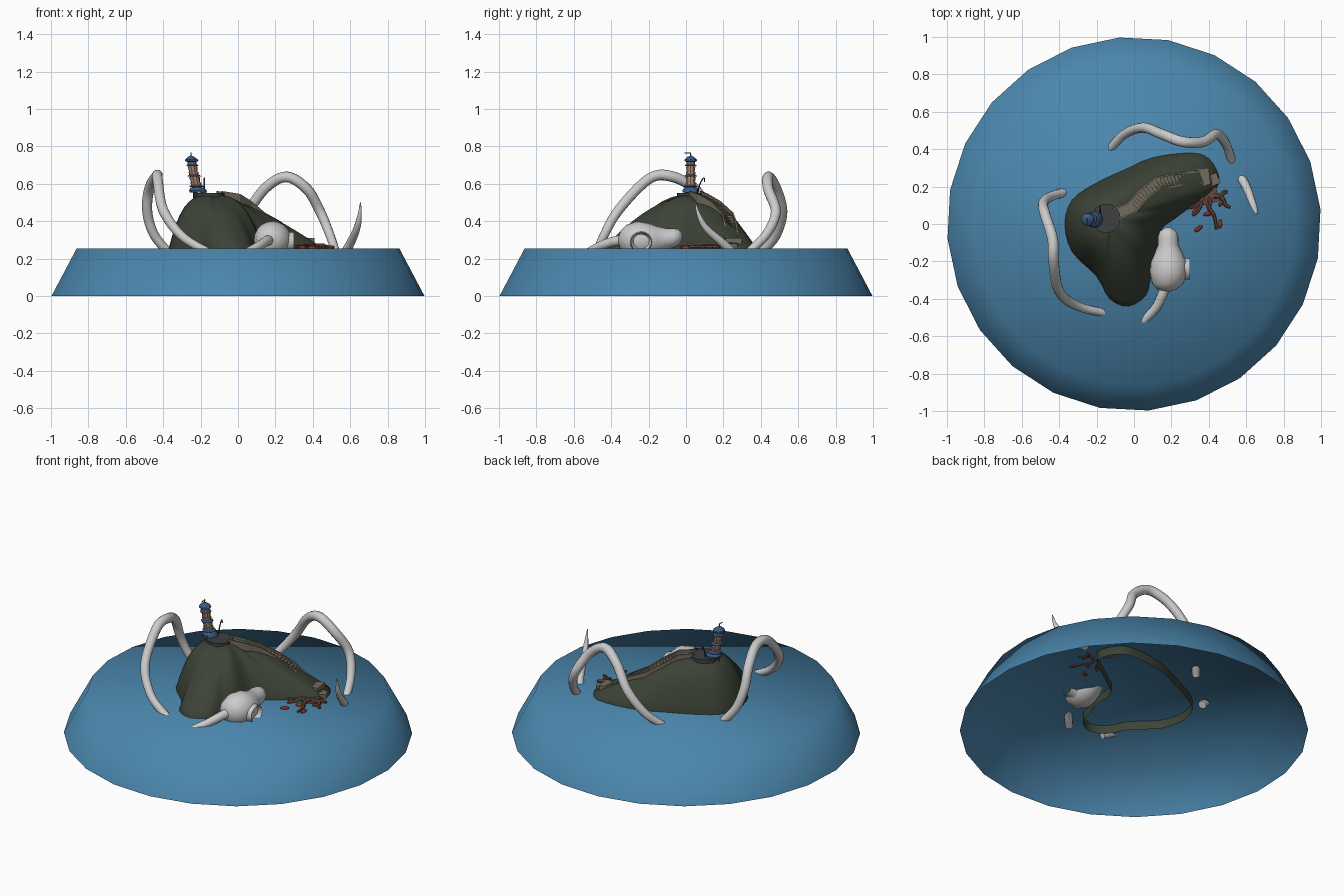
import bpy, math
from mathutils import Vector

def mat(name, r, g, b):
    m = bpy.data.materials.new(name)
    m.diffuse_color = (r, g, b, 1)
    return m

SEA = mat("sea_blue", 0.07, 0.24, 0.42)
ROCK = mat("moss_rock", 0.045, 0.056, 0.037)
STONE = mat("path_stone", 0.17, 0.15, 0.11)
DARK = mat("dark_stone", 0.05, 0.05, 0.05)
WOOD = mat("dock_wood", 0.13, 0.065, 0.045)
RED = mat("boat_red", 0.25, 0.03, 0.02)
BLUE = mat("roof_blue", 0.04, 0.1, 0.22)
TAN = mat("tower_tan", 0.42, 0.25, 0.16)

def catmull(pts, steps, closed=False):
    pts = [Vector(p) for p in pts]
    n, out = len(pts), []
    for i in range(n if closed else n - 1):
        pick = (lambda k: pts[k % n]) if closed else (lambda k: pts[min(max(k, 0), n - 1)])
        a, b, c, d = (pick(i + k) for k in (-1, 0, 1, 2))
        for s in range(steps):
            t = s / steps
            out.append(0.5 * (2 * b + (c - a) * t + (2 * a - 5 * b + 4 * c - d) * t * t
                              + (3 * b - a - 3 * c + d) * t ** 3))
    return out if closed else out + [pts[-1]]

def loft(name, rings, material=None, start=True, end=True, smooth=40):
    n = len(rings[0])
    verts = [tuple(v) for r in rings for v in r]
    faces = [(i * n + j, i * n + (j + 1) % n, (i + 1) * n + (j + 1) % n, (i + 1) * n + j)
             for i in range(len(rings) - 1) for j in range(n)]
    if start:
        faces.append(tuple(reversed(range(n))))
    if end:
        faces.append(tuple(range(len(verts) - n, len(verts))))
    me = bpy.data.meshes.new(name)
    me.from_pydata(verts, [], faces)
    ob = bpy.data.objects.new(name, me)
    bpy.context.collection.objects.link(ob)
    if material:
        me.materials.append(material)
    bpy.ops.object.select_all(action='DESELECT')
    ob.select_set(True)
    bpy.context.view_layer.objects.active = ob
    if smooth:
        bpy.ops.object.shade_smooth_by_angle(angle=math.radians(smooth))
    return ob

def circle(c, r, n=12, phase=0.0, rz=None, axis='z'):
    out = []
    for k in range(n):
        a = phase + math.tau * k / n
        u, v = r * math.cos(a), (rz if rz is not None else r) * math.sin(a)
        d = {'z': (u, v, 0), 'y': (u, 0, v), 'x': (0, u, v)}[axis]
        out.append(Vector(c) + Vector(d))
    return out

def tube(name, pts, radii, material=None, steps=6, n=12):
    path = catmull(pts, steps)
    rings, side = [], None
    for i, p in enumerate(path):
        t = (path[min(i + 1, len(path) - 1)] - path[max(i - 1, 0)]).normalized()
        if side is None:
            side = t.orthogonal()
        side = (side - t * side.dot(t)).normalized()
        up = t.cross(side)
        f = i / (len(path) - 1) * (len(radii) - 1)
        k = min(int(f), len(radii) - 2)
        r = radii[k] + (radii[k + 1] - radii[k]) * (f - k)
        rings.append([p + r * (math.cos(math.tau * j / n) * side + math.sin(math.tau * j / n) * up)
                      for j in range(n)])
    return loft(name, rings, material)

def box(name, c, s, material, rot=0):
    bpy.ops.mesh.primitive_cube_add(size=1, location=c, rotation=(0, 0, rot))
    ob = bpy.context.object
    ob.name, ob.scale = name, s
    ob.data.materials.append(material)

# Sea: 24-sided open-bottomed frustum
ph = math.radians(4.5)
loft("sea", [circle((0, 0, 0), 1, 24, ph), circle((0, 0, 0.255), 0.865, 24, ph)], SEA,
     start=False, smooth=70)

# Island: shoreline points (x, y, steepness) raised towards the plateau centre
shore = [(-0.37, 0, 3.5), (-0.33, -0.15, 3.5), (-0.2, -0.28, 3), (-0.13, -0.4, 1.9), (-0.03, -0.44, 1.8),
         (0.065, -0.38, 1.9), (0.09, -0.28, 2.4), (0.13, -0.18, 3), (0.14, -0.04, 2.6), (0.22, 0.03, 2.2),
         (0.33, 0.11, 1.6), (0.43, 0.18, 1.4), (0.455, 0.25, 1.4), (0.4, 0.35, 1.5), (0.3, 0.38, 1.7),
         (0.1, 0.355, 2.4), (-0.05, 0.29, 3), (-0.2, 0.22, 3.5), (-0.33, 0.13, 3.5)]
edge = catmull(shore, 3, closed=True)
cx, cy = -0.13, 0.03
rings = [[(p.x, p.y, 0.2) for p in edge]]
for f in (1, 0.93, 0.85, 0.76, 0.66, 0.55, 0.44, 0.32, 0.2, 0.08):
    rings.append([(cx + (p.x - cx) * f, cy + (p.y - cy) * f, 0.255 + 0.285 * (1 - f ** p.z)) for p in edge])
loft("island", rings, ROCK, start=False, smooth=60)

# Plateau disc under the tower
loft("plateau_disc", [circle((-0.15, 0.03, z), 0.078, 20) for z in (0.52, 0.55)], DARK)

# Walled path swept down the ridge
path = [Vector(p) for p in [(-0.1, 0.05, 0.545), (-0.01, 0.09, 0.53), (0.05, 0.16, 0.49), (0.13, 0.22, 0.43),
                            (0.22, 0.235, 0.385), (0.3, 0.245, 0.325), (0.36, 0.25, 0.3)]]
w, t, h, d = 0.036, 0.01, 0.016, 0.05
section = [(-w, -d), (w, -d), (w, h), (w - t, h), (w - t, 0), (t - w, 0), (t - w, h), (-w, h)]
rings = []
for i, p in enumerate(path):
    g = path[min(i + 1, len(path) - 1)] - path[max(i - 1, 0)]
    s = Vector((g.y, -g.x, 0)).normalized()
    rings.append([p + s * u + Vector((0, 0, v)) for u, v in section])
loft("ridge_path", rings, STONE, smooth=0)
# Steps on the path
for i in range(1, len(path) - 1):
    a, b = path[i], path[i + 1]
    for k in range(5):
        c = a.lerp(b, (k + 0.5) / 5)
        box("step", c, (0.012, 0.05, 0.012), STONE, math.atan2(b.y - a.y, b.x - a.x))
box("path_landing", (0.355, 0.25, 0.285), (0.1, 0.09, 0.05), STONE, 0.12)
box("lower_landing", (0.41, 0.23, 0.265), (0.09, 0.06, 0.03), STONE, 0.4)

# Branching dock lying on the water
box("dock_root", (0.405, 0.15, 0.262), (0.09, 0.08, 0.012), WOOD, 0.3)
for pts in ([(0.38, 0.14, 0.262), (0.34, 0.1, 0.262), (0.29, 0.085, 0.262)],
            [(0.36, 0.12, 0.262), (0.34, 0.07, 0.262), (0.32, 0.05, 0.262)],
            [(0.41, 0.14, 0.262), (0.4, 0.09, 0.262), (0.43, 0.04, 0.262), (0.44, -0.03, 0.262)],
            [(0.43, 0.15, 0.262), (0.47, 0.14, 0.262), (0.49, 0.1, 0.262), (0.515, 0.09, 0.262)],
            [(0.46, 0.14, 0.262), (0.48, 0.17, 0.262), (0.5, 0.17, 0.262)]):
    tube("dock_branch", pts, [0.016, 0.011, 0.007], WOOD, 3, 6)

# Boats
for x, y, a in ((0.345, -0.025, 0.6), (0.395, 0.055, 0.3), (0.325, 0.065, 1.2), (0.47, 0.115, 0.9), (0.46, 0, 1.5)):
    bpy.ops.mesh.primitive_uv_sphere_add(segments=10, ring_count=6, radius=1, location=(x, y, 0.258),
                                         rotation=(0, 0, a))
    bpy.context.object.name = "boat"
    bpy.context.object.scale = (0.026, 0.012, 0.012)
    bpy.context.object.data.materials.append(RED)

# Crooked tower: stacked drums with flared blue eaves
def lean(z):
    k = (z - 0.54) / 0.2
    return (-0.208 - 0.06 * k + 0.018 * k * k, 0.025, z)

for k in range(4):
    a = k * math.pi / 2 + 0.6
    x, y, _ = lean(0.54)
    box("tower_leg", (x + 0.03 * math.cos(a), y + 0.03 * math.sin(a), 0.54), (0.012, 0.012, 0.05), DARK, a)
loft("tower_base", [circle(lean(z), r, 10) for z, r in ((0.553, 0.046), (0.565, 0.046), (0.58, 0.035))], BLUE, smooth=30)
for k in range(5):
    z, r = 0.58 + k * 0.028, 0.03 - k * 0.0012
    loft("tower_drum", [circle(lean(z), r * 0.85, 10), circle(lean(z + 0.028), r, 10)], TAN, smooth=30)
    if k in (0, 2, 4):
        loft("tower_eave", [circle(lean(z + q), r * m, 10) for q, m in ((0.002, 1.3), (0.006, 1.3), (0.014, 0.9))],
             BLUE, smooth=30)
loft("tower_roof", [circle(lean(z), r, 10) for z, r in
                    ((0.715, 0.02), (0.722, 0.036), (0.73, 0.034), (0.745, 0.016), (0.75, 0.004), (0.768, 0.002))],
     BLUE, smooth=30)
box("roof_flag", (-0.25, 0.01, 0.765), (0.004, 0.035, 0.004), DARK)
tube("lamp_hook", [(-0.18, 0.06, 0.55), (-0.18, 0.075, 0.6), (-0.18, 0.095, 0.632), (-0.18, 0.1, 0.61)],
     [0.004, 0.003], DARK, 4, 6)

# Creature head: rings along y (y, centre x, half width, centre z, half height)
head = [(-0.362, 0.175, 0.012, 0.30, 0.012), (-0.35, 0.175, 0.05, 0.30, 0.05), (-0.32, 0.18, 0.083, 0.30, 0.08),
        (-0.26, 0.185, 0.1, 0.30, 0.1), (-0.2, 0.185, 0.096, 0.30, 0.09), (-0.15, 0.185, 0.072, 0.30, 0.072),
        (-0.11, 0.183, 0.055, 0.305, 0.058), (-0.07, 0.182, 0.055, 0.31, 0.053), (-0.04, 0.182, 0.045, 0.315, 0.043),
        (-0.02, 0.182, 0.015, 0.32, 0.015)]
loft("creature_head", [circle((x, y, z), rx, 20, 0, rz, 'y') for y, x, rx, z, rz in head], smooth=60)
# Open funnel on its side
loft("creature_funnel", [circle((x, -0.24, 0.29), r, 16, 0, rz, 'x') for x, r, rz in
                         ((0.23, 0.075, 0.07), (0.27, 0.058, 0.055), (0.3, 0.056, 0.05), (0.265, 0.035, 0.035))], smooth=50)

# Tentacles
tube("left_tentacle", [(-0.16, -0.475, 0.235), (-0.3, -0.44, 0.32), (-0.4, -0.36, 0.46), (-0.43, -0.2, 0.625),
                       (-0.435, -0.08, 0.64), (-0.475, 0.05, 0.57), (-0.485, 0.11, 0.45), (-0.45, 0.145, 0.33),
                       (-0.37, 0.17, 0.23)], [0.022, 0.027, 0.029, 0.027, 0.024])
tube("back_tentacle", [(-0.13, 0.4, 0.23), (-0.05, 0.48, 0.32), (0.05, 0.515, 0.45), (0.15, 0.48, 0.58),
                       (0.26, 0.44, 0.637), (0.37, 0.44, 0.57), (0.44, 0.48, 0.45), (0.49, 0.43, 0.33),
                       (0.525, 0.33, 0.23)], [0.022, 0.027, 0.029, 0.027, 0.022])
tube("right_tentacle_tip", [(0.57, 0.25, 0.23), (0.6, 0.2, 0.28), (0.635, 0.11, 0.36), (0.65, 0.07, 0.43),
                            (0.655, 0.05, 0.5)], [0.026, 0.022, 0.015, 0.002])
tube("front_tentacle", [(0.18, -0.28, 0.3), (0.155, -0.37, 0.295), (0.115, -0.45, 0.27), (0.05, -0.52, 0.235)],
     [0.03, 0.026, 0.022])
